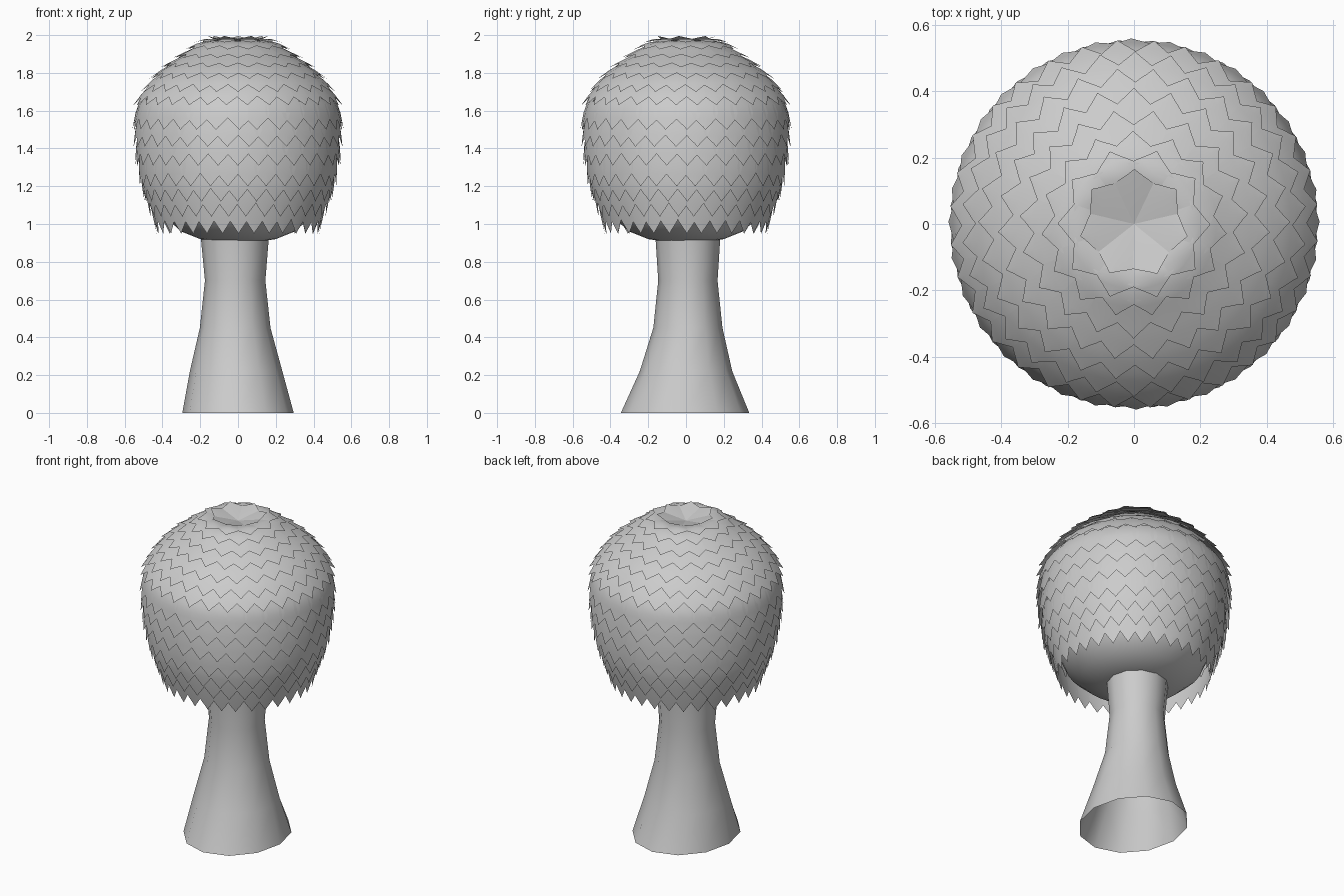
import bpy, math, random
from mathutils import Vector

if "Cube" in bpy.data.objects:
    bpy.data.objects.remove(bpy.data.objects["Cube"])

random.seed(4)


def make_object(name, verts, faces, angle=60):
    mesh = bpy.data.meshes.new(name)
    mesh.from_pydata(verts, [], faces)
    mesh.update()
    ob = bpy.data.objects.new(name, mesh)
    bpy.context.collection.objects.link(ob)
    bpy.ops.object.select_all(action='DESELECT')
    ob.select_set(True)
    bpy.context.view_layer.objects.active = ob
    bpy.ops.object.shade_smooth_by_angle(angle=math.radians(angle))
    return ob


def loft(name, rings, sides):
    """Skin of elliptical rings (cx, cy, rx, ry, z), listed bottom to top."""
    verts, faces = [], []
    for cx, cy, rx, ry, z in rings:
        for i in range(sides):
            a = math.tau * i / sides
            verts.append((cx + rx * math.cos(a), cy + ry * math.sin(a), z))
    for k in range(len(rings) - 1):
        for i in range(sides):
            j = (i + 1) % sides
            faces.append((k * sides + i, k * sides + j,
                          (k + 1) * sides + j, (k + 1) * sides + i))
    return make_object(name, verts, faces)


# Flared trunk, open at the foot
loft("trunk", [(0.0, -0.005, 0.295, 0.34, 0), (-0.01, 0, 0.245, 0.245, 0.22),
               (-0.015, 0.01, 0.187, 0.183, 0.45), (-0.015, 0.01, 0.16, 0.157, 0.7),
               (-0.017, 0.01, 0.182, 0.173, 0.95)], 12)

# Solid core of the crown
core = [(0.002, 0.905), (0.13, 0.91), (0.2, 0.92), (0.3, 0.96), (0.39, 1.04), (0.45, 1.18),
        (0.50, 1.32), (0.52, 1.45), (0.50, 1.58), (0.43, 1.75), (0.3, 1.87),
        (0.15, 1.93), (0.002, 1.945)]
loft("crown_core", [(0, 0, r, r, z) for r, z in core], 32)

# Leaf rows: tip radius, tip height, leaf count
rows = [(0.165, 1.995, 7), (0.23, 1.962, 10), (0.28, 1.925, 15), (0.345, 1.88, 19),
        (0.41, 1.83, 23), (0.47, 1.77, 26), (0.52, 1.70, 30), (0.556, 1.63, 32),
        (0.56, 1.50, 32), (0.556, 1.41, 32), (0.545, 1.31, 32), (0.522, 1.20, 32),
        (0.495, 1.12, 32), (0.465, 1.04, 32), (0.43, 0.95, 32)]
guide = [Vector((0, 1.985))] + [Vector((r, z)) for r, z, n in rows]
dist = [0.0]
for p, q in zip(guide, guide[1:]):
    dist.append(dist[-1] + (q - p).length)
centre = Vector((0, 1.45))


def on_guide(s):
    for k in range(len(guide) - 1):
        if s <= dist[k + 1]:
            return guide[k].lerp(guide[k + 1], (s - dist[k]) / (dist[k + 1] - dist[k]))
    return guide[-1]


# Leaf outline: position along the leaf, half width
outline = [(0, 0.45), (0.3, 0.9), (0.55, 1.0), (0.7, 0.85), (0.83, 0.5), (0.93, 0.2), (1, 0.02)]

# Overlapping leaves, each with a slight centre ridge
verts, faces = [], []
for row, (r, z, n) in enumerate(rows):
    s_tip = dist[row + 1]
    length = min(0.21, s_tip)
    half = min(0.085, math.pi * r / n * 1.3)
    for i in range(n):
        a = math.tau * (i + 0.5 * (row % 2)) / n + math.pi / 2 + random.uniform(-0.015, 0.015)
        out = Vector((math.cos(a), math.sin(a), 0))
        side = Vector((-math.sin(a), math.cos(a), 0))
        start = len(verts)
        for t, w in outline:
            p = on_guide(s_tip - length * (1 - t))
            normal = (p - centre).normalized()
            p = p - normal * 0.035 * (1 - t)
            edge = p - normal * 0.006 * w
            width = half * w
            mid3 = out * p.x + Vector((0, 0, p.y))
            edge3 = out * edge.x + Vector((0, 0, edge.y))
            verts += [edge3 - side * width, mid3, edge3 + side * width]
        for k in range(len(outline) - 1):
            b = start + 3 * k
            faces += [(b, b + 3, b + 4, b + 1), (b + 1, b + 4, b + 5, b + 2)]
make_object("crown_leaves", verts, faces)
